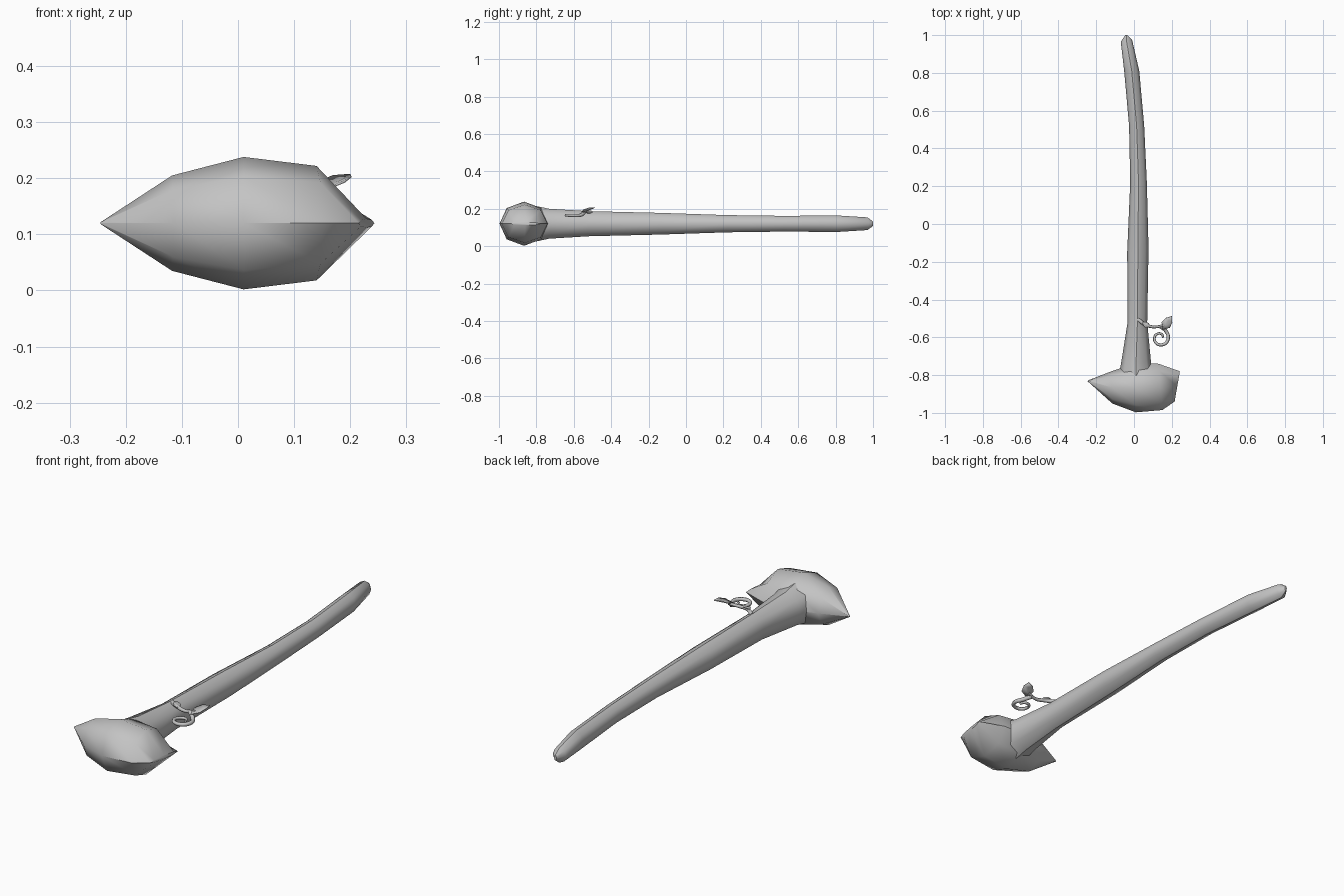
import bpy, bmesh, math
from mathutils import Vector

cube = bpy.data.objects.get("Cube")
if cube:
    bpy.data.objects.remove(cube, do_unlink=True)

grey = bpy.data.materials.new("plain grey")
grey.use_nodes = True
colour = (0.55, 0.55, 0.55, 1)
grey.diffuse_color = colour
grey.node_tree.nodes["Principled BSDF"].inputs["Base Color"].default_value = colour

SIDES = 8
MID_Z = 0.12


def finish(name, bm, angle):
    """Turn a bmesh into a shaded object."""
    mesh = bpy.data.meshes.new(name)
    bm.to_mesh(mesh)
    bm.free()
    mesh.materials.append(grey)
    obj = bpy.data.objects.new(name, mesh)
    bpy.context.collection.objects.link(obj)
    bpy.ops.object.select_all(action="DESELECT")
    obj.select_set(True)
    bpy.context.view_layer.objects.active = obj
    bpy.ops.object.shade_smooth_by_angle(angle=math.radians(angle))
    return obj


def loft(name, sections, angle=45):
    """Skin octagonal rings; each section is two side points and a half height."""
    bm = bmesh.new()
    rings = []
    for ax, ay, bx, by, half in sections:
        a, b = Vector((ax, ay, MID_Z)), Vector((bx, by, MID_Z))
        ring = []
        for i in range(SIDES):
            t = math.tau * i / SIDES
            p = (a + b) / 2 + (b - a) / 2 * math.cos(t)
            p.z += half * math.sin(t)
            ring.append(bm.verts.new(p))
        rings.append(ring)
    for r, s in zip(rings, rings[1:]):
        for i in range(SIDES):
            j = (i + 1) % SIDES
            bm.faces.new((r[i], r[j], s[j], s[i]))
    bm.faces.new(rings[0])
    bm.faces.new(rings[-1])
    bmesh.ops.recalc_face_normals(bm, faces=bm.faces)
    return finish(name, bm, angle)


# Head: pointed on one side, wedge edge on the other
loft("head", [
    (-0.245, -0.833, -0.244, -0.828, 0.002),
    (-0.115, -0.95, -0.12, -0.78, 0.085),
    (0.01, -0.997, 0.01, -0.735, 0.118),
    (0.15, -0.985, 0.13, -0.74, 0.102),
    (0.215, -0.94, 0.243, -0.78, 0.008),
])

# Handle: flares into the head, bends gently, blunt tip
loft("handle", [
    (-0.09, -0.85, 0.11, -0.85, 0.105),
    (-0.068, -0.735, 0.09, -0.73, 0.08),
    (-0.034, -0.52, 0.07, -0.52, 0.067),
    (-0.036, -0.15, 0.077, -0.13, 0.058),
    (-0.02, 0.22, 0.068, 0.22, 0.046),
    (-0.026, 0.52, 0.054, 0.52, 0.042),
    (-0.052, 0.81, 0.028, 0.81, 0.044),
    (-0.07, 0.965, -0.01, 0.975, 0.034),
    (-0.046, 1.0, -0.034, 1.0, 0.012),
])


def sprig(name, points, thickness):
    """Tapered round tendril through the points (x, y, z)."""
    curve = bpy.data.curves.new(name, "CURVE")
    curve.dimensions = "3D"
    curve.bevel_depth = thickness
    curve.bevel_resolution = 1
    curve.resolution_u = 4
    curve.use_fill_caps = True
    spline = curve.splines.new("BEZIER")
    spline.bezier_points.add(len(points) - 1)
    for k, (bp, p) in enumerate(zip(spline.bezier_points, points)):
        bp.co = p
        bp.handle_left_type = bp.handle_right_type = "AUTO"
        bp.radius = 1 - 0.5 * k / len(points)
    curve.materials.append(grey)
    obj = bpy.data.objects.new(name, curve)
    bpy.context.collection.objects.link(obj)


# Stem and curled tendril
sprig("sprig_stem", [(0.02, -0.505, 0.18), (0.065, -0.535, 0.185),
                     (0.11, -0.545, 0.18), (0.16, -0.535, 0.185)], 0.01)
centre = Vector((0.138, -0.603, 0.165))
curl = [(0.14, -0.543, 0.18)]
for k in range(8):
    t = math.radians(50 - 58 * k)
    r = 0.048 - 0.0045 * k
    curl.append(centre + Vector((math.cos(t) * r, math.sin(t) * r, 0)))
sprig("sprig_curl", curl, 0.01)


def leaf(name, base, tip, width):
    """Flat leaf, folded slightly along its midrib."""
    base, tip = Vector(base), Vector(tip)
    along = tip - base
    side = along.cross(Vector((0, 0, 1))).normalized() * width
    bm = bmesh.new()
    rib = [bm.verts.new(base + along * t) for t in (0, 0.35, 0.7, 1)]
    for s in (-1, 1):
        edge = [bm.verts.new(base + along * t + side * s * w + Vector((0, 0, 0.006)))
                for t, w in ((0.35, 1), (0.7, 0.75))]
        bm.faces.new((rib[0], rib[1], edge[0]))
        bm.faces.new((rib[1], rib[2], edge[1], edge[0]))
        bm.faces.new((rib[2], rib[3], edge[1]))
    bmesh.ops.recalc_face_normals(bm, faces=bm.faces)
    obj = finish(name, bm, 60)
    thick = obj.modifiers.new("thickness", "SOLIDIFY")
    thick.thickness = 0.004


leaf("large_leaf", (0.15, -0.56, 0.18), (0.2, -0.488, 0.208), 0.026)
leaf("small_leaf", (0.085, -0.548, 0.185), (0.045, -0.52, 0.195), 0.014)
